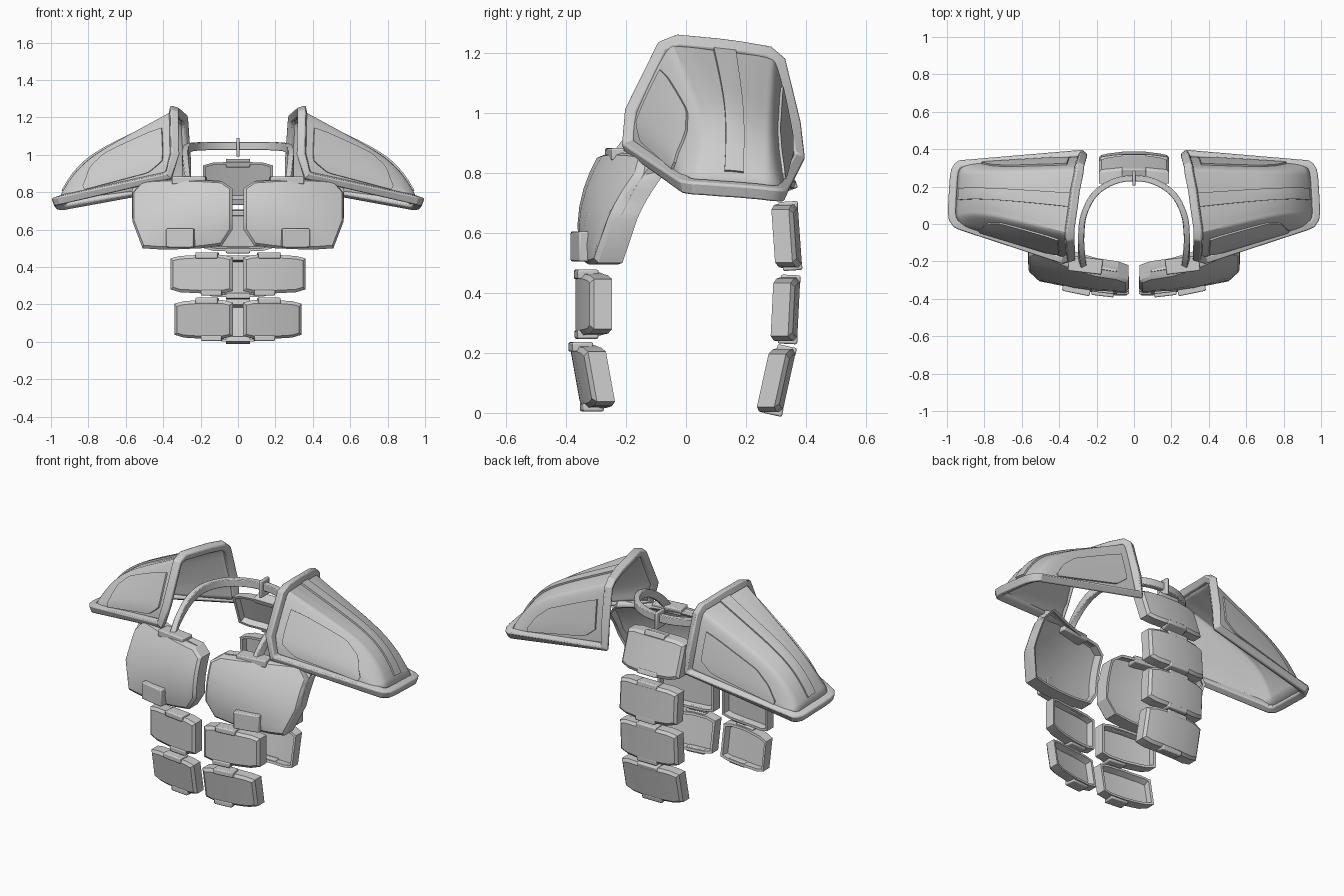
import bpy, bmesh, math
from mathutils import Vector, Matrix

if "Cube" in bpy.data.objects:
    bpy.data.objects.remove(bpy.data.objects["Cube"])

grey = bpy.data.materials.new("light grey armour")
grey.diffuse_color = (0.62, 0.62, 0.62, 1)
grey.use_nodes = True
grey.node_tree.nodes["Principled BSDF"].inputs["Base Color"].default_value = grey.diffuse_color


def finish(name, bm, mirror=False, bevel=0, solid=0, recalc=True):
    if recalc:
        bmesh.ops.recalc_face_normals(bm, faces=bm.faces[:])
    me = bpy.data.meshes.new(name)
    bm.to_mesh(me)
    bm.free()
    me.materials.append(grey)
    ob = bpy.data.objects.new(name, me)
    bpy.context.collection.objects.link(ob)
    bpy.ops.object.select_all(action='DESELECT')
    ob.select_set(True)
    bpy.context.view_layer.objects.active = ob
    bpy.ops.object.shade_smooth_by_angle(angle=math.radians(28))
    if solid:
        m = ob.modifiers.new("shell", 'SOLIDIFY')
        m.thickness, m.offset = solid, -1
    if bevel:
        m = ob.modifiers.new("soft edge", 'BEVEL')
        m.width, m.segments = bevel, 2
        m.limit_method, m.angle_limit = 'ANGLE', math.radians(40)
    if mirror:
        ob.modifiers.new("other side", 'MIRROR')
    return ob


def spline(pts, v):
    """Catmull-Rom point at parameter v along a list of points."""
    n = len(pts) - 1
    i = min(max(int(v), 0), n - 1)
    t = v - i
    p1, p2 = pts[i], pts[i + 1]
    p0 = pts[i - 1] if i > 0 else p1 * 2 - p2
    p3 = pts[i + 2] if i + 2 <= n else p2 * 2 - p1
    return 0.5 * (2 * p1 + (p2 - p0) * t + (2 * p0 - 5 * p1 + 4 * p2 - p3) * t * t
                  + (3 * p1 - p0 - 3 * p2 + p3) * t ** 3)


def grid(bm, rows):
    vs = [[bm.verts.new(p) for p in r] for r in rows]
    fs = [bm.faces.new((vs[i][j], vs[i + 1][j], vs[i + 1][j + 1], vs[i][j + 1]))
          for i in range(len(vs) - 1) for j in range(len(vs[0]) - 1)]
    edge = vs[0][:-1] + [r[-1] for r in vs[:-1]] + vs[-1][:0:-1] + [r[0] for r in vs[:0:-1]]
    return fs, edge


def closed_slab(rows_a, rows_b):
    bm = bmesh.new()
    fa, ea = grid(bm, rows_a)
    fb, eb = grid(bm, rows_b)
    for k in range(len(ea)):
        n = (k + 1) % len(ea)
        bm.faces.new((ea[k], ea[n], eb[n], eb[k]))
    bmesh.ops.recalc_face_normals(bm, faces=bm.faces[:])
    bm.normal_update()
    return bm, fa, fb


def plate(name, stations, surf, thick, side, mirror, pit=0.035, n=6):
    """Curved armour plate: chamfered outer face, hollow inner face."""
    outer = [[Vector((x, surf(x, z), z)) for z in
              [zb + (zt - zb) * j / n for j in range(n + 1)]] for x, zb, zt in stations]
    inner = [[p - Vector((0, side * thick, 0)) for p in r] for r in outer]
    bm, fo, fi = closed_slab(outer, inner)
    bmesh.ops.inset_region(bm, faces=fo, thickness=0.016, depth=0.012, use_even_offset=True, use_boundary=True)
    bm.normal_update()
    bmesh.ops.inset_region(bm, faces=fi, thickness=0.014, depth=0, use_even_offset=True, use_boundary=True)
    bm.normal_update()
    bmesh.ops.inset_region(bm, faces=fi, thickness=0.008, depth=-pit, use_even_offset=True, use_boundary=True)
    return finish(name, bm, mirror)


def block(name, centre, size, rx=0, rz=0, mirror=True):
    bm = bmesh.new()
    bmesh.ops.create_cube(bm, size=1)
    bm.transform(Matrix.Translation(centre) @ Matrix.Rotation(rz, 4, 'Z') @ Matrix.Rotation(rx, 4, 'X')
                 @ Matrix.Diagonal((*size, 1)))
    return finish(name, bm, mirror, bevel=0.006)


def sweep(name, path, outward, section, closed, mirror, bevel):
    bm = bmesh.new()
    rings, n = [], len(path)
    for i, p in enumerate(path):
        a = path[i - 1] if closed or i else p
        b = path[(i + 1) % n] if closed or i < n - 1 else p
        t = Vector()
        for d in (p - a, b - p):
            if d.length > 1e-6:
                t += d.normalized()
        t.normalize()
        o = outward(p)
        o = (o - t * o.dot(t)).normalized()
        c = t.cross(o)
        rings.append([bm.verts.new(p + o * s + c * w) for s, w in section])
    m = len(section)
    for i in range(n if closed else n - 1):
        r, q = rings[i], rings[(i + 1) % n]
        for k in range(m):
            bm.faces.new((r[k], r[(k + 1) % m], q[(k + 1) % m], q[k]))
    if not closed:
        bm.faces.new(rings[0])
        bm.faces.new(rings[-1])
    return finish(name, bm, mirror, bevel)


# Shoulder pads: arch at the neck side blended to a low tip
V = Vector
arch = [V(p) for p in [(.37, -.21, .885), (.335, -.2, 1.01), (.34, -.09, 1.235), (.34, -.03, 1.258),
                       (.32, .1, 1.245), (.31, .18, 1.235), (.29, .28, 1.218), (.285, .325, 1.18),
                       (.27, .375, .97), (.265, .388, .84)]]
tip = [V(p) for p in [(.925, -.03, .762), (.96, -.015, .754), (.985, .02, .749), (.99, .06, .747),
                      (.988, .12, .742), (.985, .17, .739), (.98, .25, .732), (.973, .29, .727),
                      (.955, .32, .725), (.93, .335, .725)]]
core = V((.42, .1, .95))
weight = [V((0, y, z)) for y, z in ((0, 0), (.12, .45), (.35, .85), (.35, .92), (.15, 1.05), (.1, 1.05),
                                    (0, .95), (0, .85), (0, .45), (0, 0))]


def inset(p):
    return p + (core - p).normalized() * 0.03


arch_in, tip_in = [inset(p) for p in arch], [inset(p) for p in tip]


def dome(u, v):
    p = spline(arch_in, v).lerp(spline(tip_in, v), u)
    return p + spline(weight, v) * (0.16 * u * (1 - u ** 6))


def dome_normal(u, v):
    e = 0.01
    du = dome(min(u + e, 1), v) - dome(max(u - e, 0), v)
    dv = dome(u, min(v + e, 9)) - dome(u, max(v - e, 0))
    return du.cross(dv).normalized()


bm = bmesh.new()
grid(bm, [[dome(i / 24, j / 4) for j in range(37)] for i in range(25)])
finish("shoulder_shell", bm, mirror=True, solid=0.015, recalc=False)
sweep("shoulder_rim", arch + tip[::-1], lambda p: p - core,
      [(-.044, -.022), (0, -.025), (0, .022), (-.044, .02)], True, True, 0.008)


def dome_patch(name, stations, height, nu=20, nv=8):
    """Thin raised panel following the shoulder surface; stations are (u, v_low, v_high)."""
    top, low = [], []
    for i in range(nu + 1):
        u = stations[0][0] + (stations[-1][0] - stations[0][0]) * i / nu
        k = max(j for j in range(len(stations) - 1) if stations[j][0] <= u + 1e-9)
        a, b = stations[k], stations[k + 1]
        f = (u - a[0]) / (b[0] - a[0])
        lo, hi = a[1] + (b[1] - a[1]) * f, a[2] + (b[2] - a[2]) * f
        vs = [lo + (hi - lo) * j / nv for j in range(nv + 1)]
        top.append([dome(u, v) + dome_normal(u, v) * height for v in vs])
        low.append([dome(u, v) - dome_normal(u, v) * 0.004 for v in vs])
    bm, _, _ = closed_slab(top, low)
    finish(name, bm, mirror=True)


dome_patch("shoulder_front_panel", [(.1, .85, 1.75), (.22, .4, 1.8), (.6, .35, 1.85), (.74, .35, 1.6),
                                    (.83, .4, .8)], 0.009)
dome_patch("shoulder_back_panel", [(.1, 7.3, 8.2), (.22, 7.3, 8.6), (.6, 7.4, 8.65), (.74, 7.7, 8.65),
                                   (.83, 8.3, 8.6)], 0.009)
dome_patch("shoulder_top_stripe", [(.02, 3.9, 4.9), (.5, 4.0, 5.1), (.96, 4.1, 5.3)], 0.01)

# Chest plates with a top tab and a lower block
plate("chest_plate", [(.03, .6, .82), (.085, .515, .858), (.2, .5, .865), (.32, .495, .868), (.43, .495, .865),
                      (.51, .5, .858), (.565, .645, .795)],
      lambda x, z: -.35 + 1.2 * (z - .62) ** 2 + .45 * (x - .1) ** 2 + .35 * (x / .56) ** 2 * (z - .62),
      .08, -1, True, pit=.05)
block("chest_top_tab", (.26, -.22, .863), (.18, .08, .04), rz=.12)
block("chest_lower_block", (.305, -.337, .555), (.15, .07, .1), rz=.2)

# Abdomen plates, two rows
for k, (zc, w, tilt) in enumerate([(.362, .36, 0), (.12, .34, -.18)]):
    plate("abdomen_plate_%d" % (k + 1),
          [(.028, zc - .09, zc + .09), (.08, zc - .102, zc + .103), (.17, zc - .104, zc + .106),
           (.25, zc - .1, zc + .1), (w - .05, zc - .097, zc + .097), (w, zc - .082, zc + .084)],
          lambda x, z: -.358 + .4 * x * x + tilt * (z - zc), .06, -1, True)
    block("abdomen_top_tab_%d" % (k + 1), (.165, -.333 + tilt * .1, zc + .1), (.12, .07, .032), rz=.12)
    block("abdomen_lower_tab_%d" % (k + 1), (.14, -.332 - tilt * .1, zc - .1), (.11, .07, .03), rz=.1)

# Back plates, one column of four
for k, (zc, yc, tilt) in enumerate([(.108, .335, .22), (.345, .366, .05), (.59, .37, -.07), (.855, .325, -.35)]):
    plate("back_plate_%d" % (k + 1),
          [(s * x, zc - h, zc + h) for s, x, h in [(-1, .188, .088), (-1, .135, .103), (-1, .06, .106),
                                                   (1, .06, .106), (1, .135, .103), (1, .188, .088)]],
          lambda x, z: yc - .6 * x * x + tilt * (z - zc), .058, 1, False)
    for s, part in ((1, "top"), (-1, "lower")):
        block("back_%s_tab_%d" % (part, k + 1), (0, yc - .022 + tilt * s * .1, zc + s * .1), (.13, .065, .03),
              rx=-math.atan(tilt), mirror=False)

# Collar strap running from the chest plates around the neck
half = [V(p) for p in [(.275, -.22, .86), (.28, -.16, .93), (.282, -.06, 1.0), (.268, .05, 1.035), (.21, .16, 1.045),
                       (.11, .226, 1.047)]]
pts = half + [V((0, .245, 1.047))] + [V((-p.x, p.y, p.z)) for p in half[::-1]]
path = [spline(pts, i / 4) for i in range(4 * (len(pts) - 1) + 1)]
sweep("collar_strap", path, lambda p: V((p.x, p.y + .08, 0)),
      [(-.016, -.022), (.016, -.022), (.016, .022), (-.016, .022)], False, False, 0.004)
block("collar_clip", (0, .245, 1.04), (.018, .08, .1), mirror=False)
